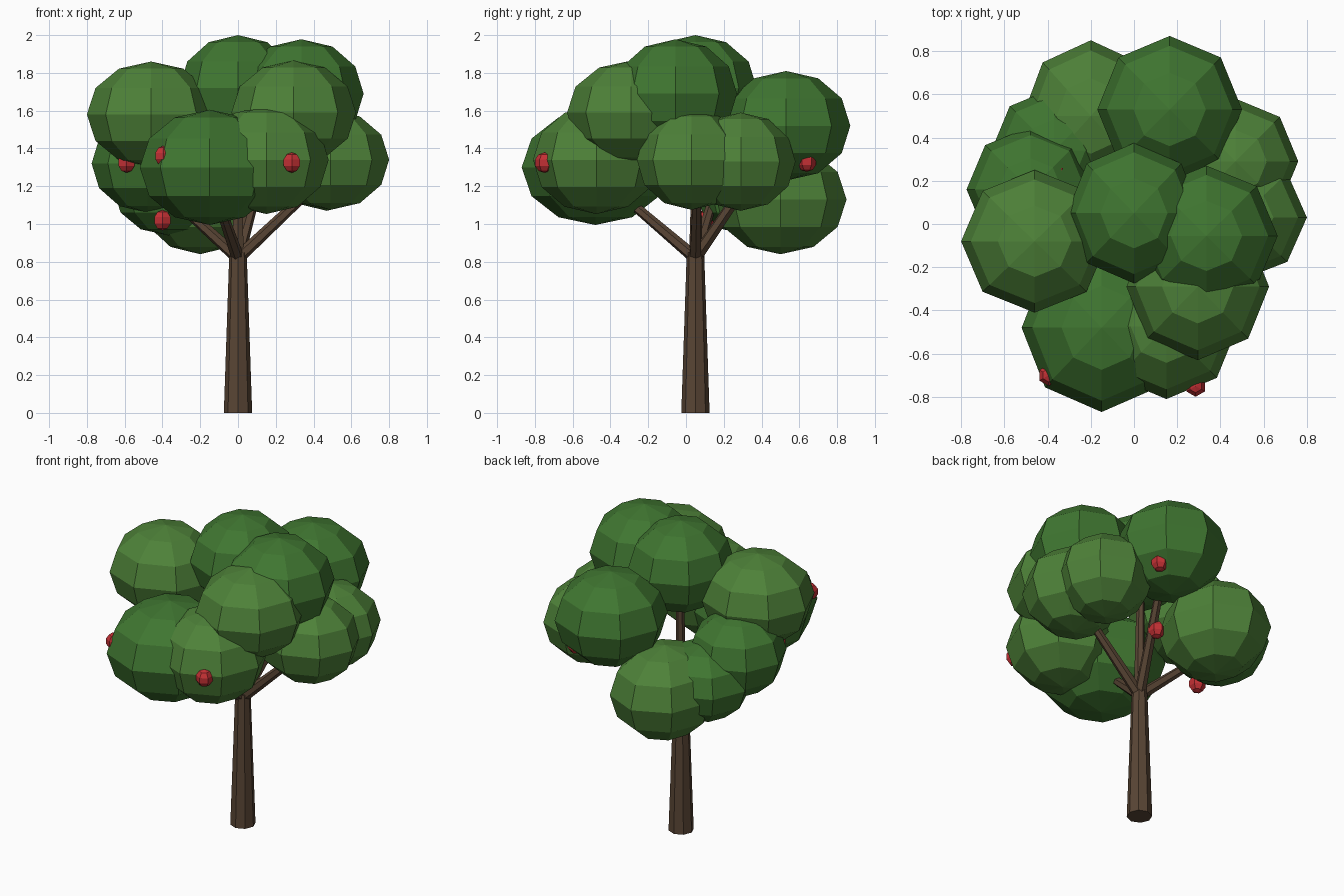
import bpy, bmesh
from mathutils import Vector, Matrix

if "Cube" in bpy.data.objects:
    bpy.data.objects.remove(bpy.data.objects["Cube"])


def material(name, color):
    m = bpy.data.materials.new(name)
    m.diffuse_color = (*color, 1)
    m.use_nodes = True
    m.node_tree.nodes["Principled BSDF"].inputs["Base Color"].default_value = m.diffuse_color
    return m


BARK = material("bark", (0.10, 0.06, 0.035))
LEAF_DARK = material("leaf_dark", (0.05, 0.18, 0.03))
LEAF_LIGHT = material("leaf_light", (0.075, 0.22, 0.04))
RED = material("fruit_red", (0.55, 0.03, 0.035))


def finish(name, bm, mat):
    me = bpy.data.meshes.new(name)
    bm.to_mesh(me)
    bm.free()
    me.materials.append(mat)
    ob = bpy.data.objects.new(name, me)
    bpy.context.collection.objects.link(ob)
    return ob


def ball(name, center, rx, ry, rz, mat, segs, rings):
    bm = bmesh.new()
    bmesh.ops.create_uvsphere(bm, u_segments=segs, v_segments=rings, radius=1,
                              matrix=Matrix.Diagonal((rx, ry, rz, 1)))
    finish(name, bm, mat).location = center


def limb(name, a, b, r1, r2, segs):
    a, b = Vector(a), Vector(b)
    d = b - a
    turn = d.to_track_quat('Z', 'Y').to_matrix().to_4x4()
    bm = bmesh.new()
    bmesh.ops.create_cone(bm, cap_ends=True, segments=segs, radius1=r1, radius2=r2,
                          depth=d.length, matrix=Matrix.Translation((a + b) / 2) @ turn)
    finish(name, bm, BARK)


# Trunk and the branches fanning out from its top
limb("trunk", (0, 0.05, 0), (0, 0.05, 0.85), 0.075, 0.046, 8)
tips = [(0, 0.06, 1.55), (-0.14, -0.42, 1.22), (0.48, 0.06, 1.27),
        (0.17, 0.48, 1.45), (-0.44, 0.17, 1.22)]
for i, tip in enumerate(tips):
    limb(f"branch_{i + 1}", (0, 0.05, 0.82), tip, 0.034, 0.022, 6)

# Foliage clumps: centre, horizontal radii, height radius, tone
D, L = LEAF_DARK, LEAF_LIGHT
clumps = [
    ((-0.46, -0.08, 1.58), 0.34, 0.33, 0.28, L),
    ((0.0, 0.05, 1.72), 0.31, 0.325, 0.28, D),
    ((0.335, -0.055, 1.69), 0.33, 0.325, 0.288, D),
    ((0.295, -0.29, 1.59), 0.33, 0.34, 0.275, L),
    ((-0.15, -0.48, 1.30), 0.37, 0.39, 0.305, D),
    ((0.15, -0.475, 1.34), 0.33, 0.335, 0.287, L),
    ((0.49, 0.03, 1.34), 0.31, 0.29, 0.265, L),
    ((0.47, 0.29, 1.33), 0.29, 0.29, 0.26, L),
    ((0.165, 0.53, 1.52), 0.335, 0.34, 0.29, D),
    ((-0.20, 0.50, 1.13), 0.315, 0.35, 0.29, L),
    ((-0.48, 0.16, 1.32), 0.295, 0.29, 0.26, D),
    ((-0.37, 0.34, 1.18), 0.29, 0.29, 0.24, D),
]
for i, (c, rx, ry, rz, mat) in enumerate(clumps):
    ball(f"leaf_clump_{i + 1}", c, rx, ry, rz, mat, 8, 6)

# Red fruit
fruit = [(-0.395, -0.70, 1.36), (0.285, -0.75, 1.325), (-0.59, -0.09, 1.325),
         (-0.40, 0.10, 1.02), (0.34, 0.64, 1.33), (0.07, 0.29, 1.13),
         (-0.36, 0.24, 1.47), (0.34, 0.23, 1.52)]
for i, c in enumerate(fruit):
    ball(f"fruit_{i + 1}", c, 0.052, 0.052, 0.054, RED, 6, 5)
